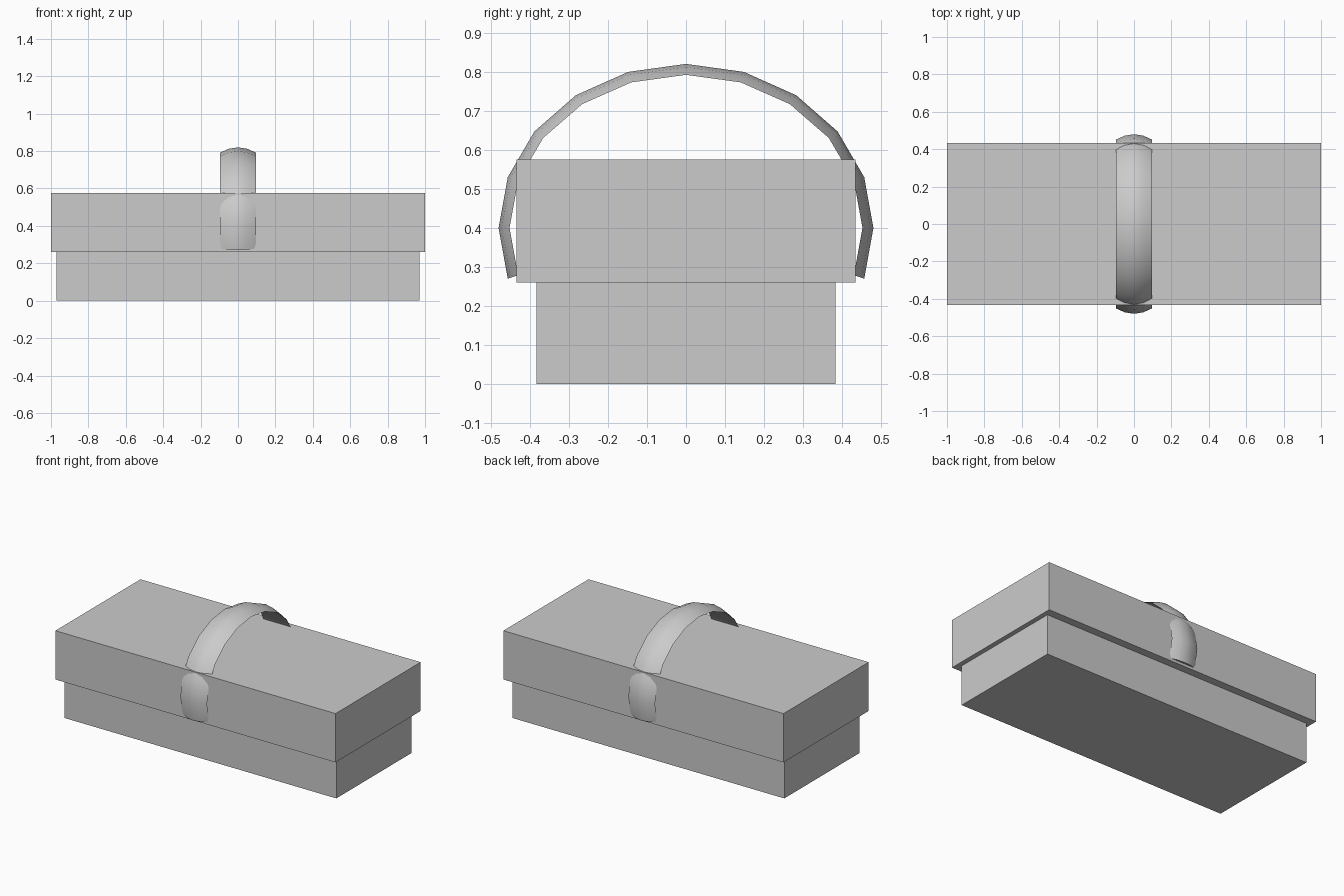
import bpy, bmesh
from math import sin, cos, radians

if "Cube" in bpy.data.objects:
    bpy.data.objects.remove(bpy.data.objects["Cube"])


def box(name, hx, hy, z0, z1):
    bpy.ops.mesh.primitive_cube_add(size=1, location=(0, 0, (z0 + z1) / 2))
    ob = bpy.context.object
    ob.name = name
    ob.scale = (2 * hx, 2 * hy, z1 - z0)
    bpy.ops.object.transform_apply(location=False, rotation=False, scale=True)
    return ob


# Box body and overhanging lid
box("box_base", 0.97, 0.383, 0.0, 0.26)
box("lid", 1.0, 0.434, 0.26, 0.575)

# Domed cross-section of the handle: (x, radial offset)
section = [(-0.095, -0.028), (-0.05, -0.008), (0, 0), (0.05, -0.008), (0.095, -0.028)]

# Elliptical handle swept over the lid in 18 degree steps
bm = bmesh.new()
rings = []
for i in range(-6, 7):
    a = radians(18 * i)
    rings.append([bm.verts.new((x, (0.48 + d) * sin(a), 0.40 + (0.42 + d) * cos(a)))
                  for x, d in section])
n = len(section)
for r, s in zip(rings, rings[1:]):
    for k in range(n):
        bm.faces.new((r[k], r[(k + 1) % n], s[(k + 1) % n], s[k]))
bm.faces.new(rings[0])
bm.faces.new(rings[-1])
bmesh.ops.recalc_face_normals(bm, faces=bm.faces)
mesh = bpy.data.meshes.new("handle")
bm.to_mesh(mesh)
bm.free()
handle = bpy.data.objects.new("handle", mesh)
bpy.context.collection.objects.link(handle)
bpy.ops.object.select_all(action='DESELECT')
bpy.context.view_layer.objects.active = handle
handle.select_set(True)
bpy.ops.object.shade_smooth_by_angle(angle=radians(30))
